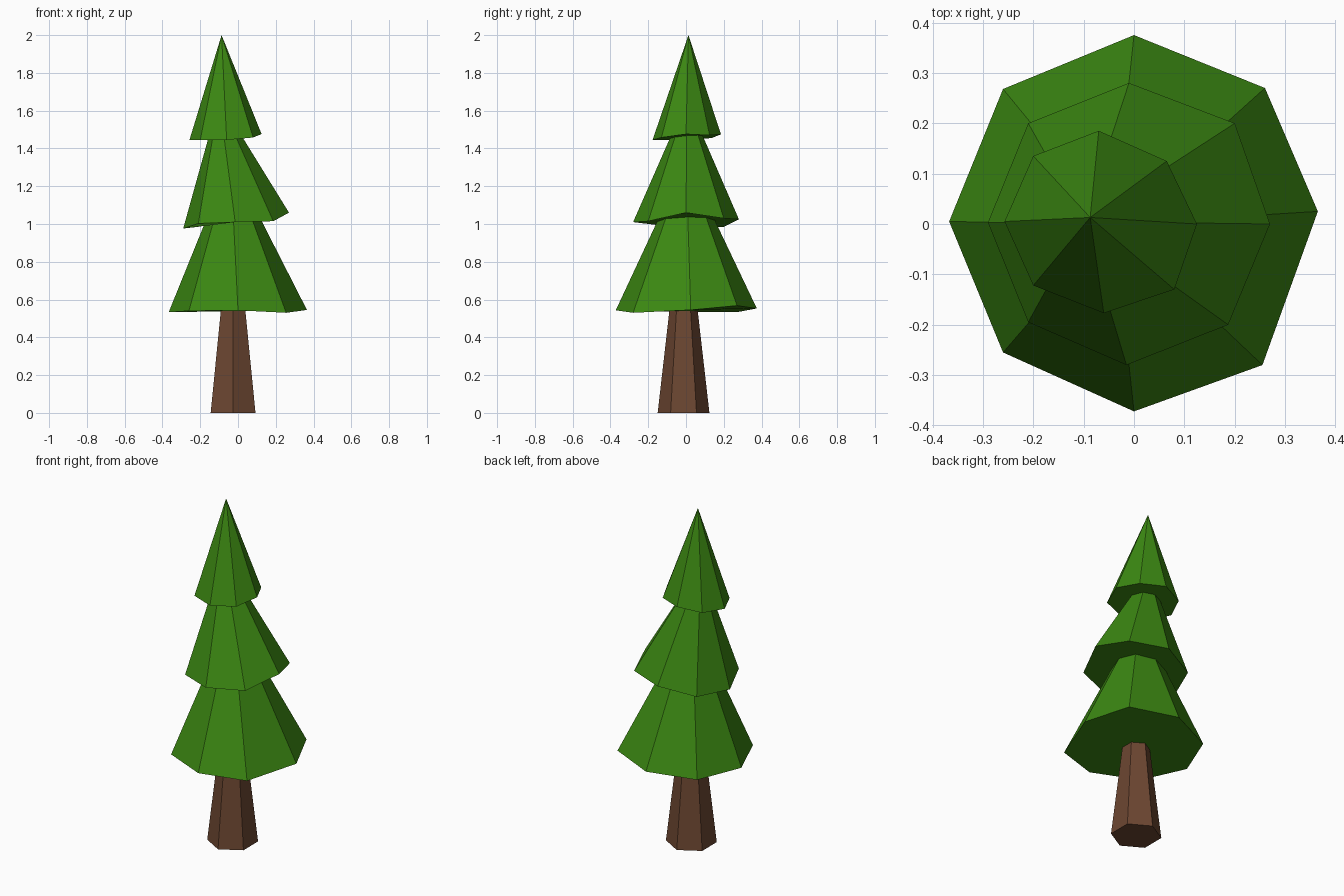
import bpy, bmesh, math

if "Cube" in bpy.data.objects:
    bpy.data.objects.remove(bpy.data.objects["Cube"])


def material(name, rgb):
    m = bpy.data.materials.new(name)
    m.diffuse_color = (*rgb, 1)
    m.use_nodes = True
    m.node_tree.nodes["Principled BSDF"].inputs["Base Color"].default_value = m.diffuse_color
    return m


green = material("leaf green", (0.044, 0.245, 0.006))
brown = material("bark brown", (0.150, 0.062, 0.031))


def make(name, build, mat):
    bm = bmesh.new()
    build(bm)
    bmesh.ops.recalc_face_normals(bm, faces=bm.faces)
    me = bpy.data.meshes.new(name)
    bm.to_mesh(me)
    bm.free()
    me.materials.append(mat)
    bpy.context.collection.objects.link(bpy.data.objects.new(name, me))


def cone(rim, apex):
    # slightly uneven eight-sided cone with a closed underside
    def build(bm):
        ring = [bm.verts.new(p) for p in rim]
        tip = bm.verts.new(apex)
        bm.faces.new(ring[::-1])
        for i, v in enumerate(ring):
            bm.faces.new((v, ring[(i + 1) % len(ring)], tip))
    return build


def trunk(bm):
    # tapered hexagonal post, ending inside the lowest branches
    rings = []
    for z, r in ((0, 0.137), (0.62, 0.066)):
        rings.append([bm.verts.new((-0.026 + r * math.cos(a), -0.013 + r * math.sin(a), z))
                      for a in (math.pi / 6 + i * math.pi / 3 for i in range(6))])
    lo, hi = rings
    bm.faces.new(lo[::-1])
    bm.faces.new(hi)
    for i in range(6):
        j = (i + 1) % 6
        bm.faces.new((lo[i], lo[j], hi[j], hi[i]))


make("trunk", trunk, brown)

# rims run clockwise from the back, as seen from above
make("lower_branches", cone(
    [(0.0, 0.375, 0.553), (0.26, 0.27, 0.568), (0.365, 0.025, 0.545), (0.255, -0.28, 0.53),
     (0.0, -0.372, 0.543), (-0.26, -0.255, 0.54), (-0.367, 0.005, 0.533), (-0.26, 0.268, 0.533)],
    (-0.04, 0.0, 1.34)), green)
make("middle_branches", cone(
    [(-0.01, 0.28, 1.025), (0.20, 0.20, 1.03), (0.27, 0.0, 1.06), (0.187, -0.20, 1.015),
     (-0.015, -0.28, 1.01), (-0.21, -0.195, 1.003), (-0.29, 0.003, 0.976), (-0.21, 0.20, 0.985)],
    (-0.10, 0.005, 1.66)), green)
make("top_branches", cone(
    [(-0.07, 0.185, 1.475), (0.065, 0.125, 1.47), (0.125, 0.0, 1.476), (0.08, -0.13, 1.458),
     (-0.06, -0.177, 1.445), (-0.20, -0.122, 1.445), (-0.257, 0.005, 1.445), (-0.20, 0.135, 1.455)],
    (-0.087, 0.013, 2.0)), green)
